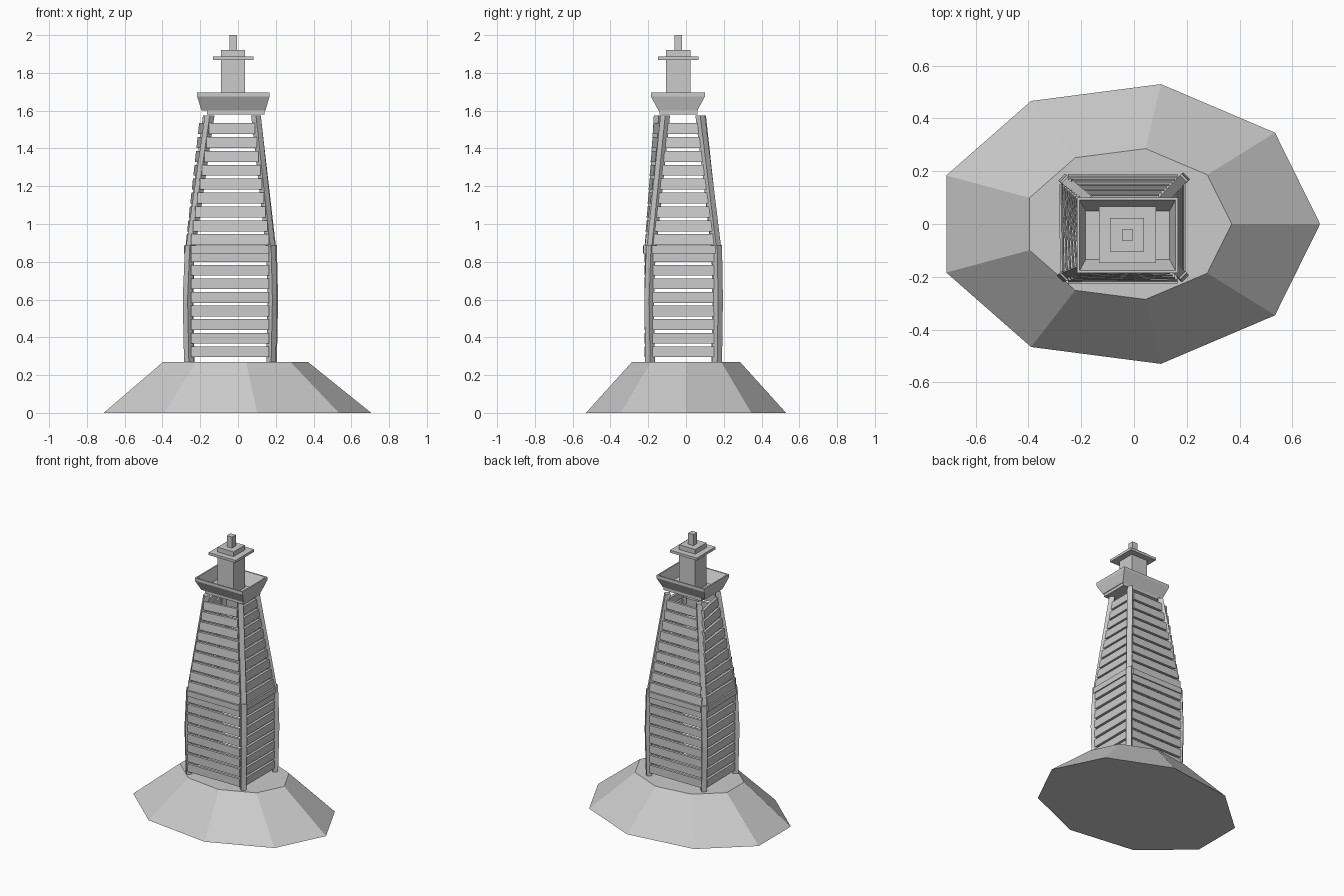
import bpy, bmesh, math
from mathutils import Vector

if "Cube" in bpy.data.objects:
    bpy.data.objects.remove(bpy.data.objects["Cube"])


def make(name, verts, faces):
    me = bpy.data.meshes.new(name)
    me.from_pydata([tuple(v) for v in verts], [], faces)
    bm = bmesh.new()
    bm.from_mesh(me)
    bmesh.ops.recalc_face_normals(bm, faces=bm.faces)
    bm.to_mesh(me)
    bm.free()
    ob = bpy.data.objects.new(name, me)
    bpy.context.collection.objects.link(ob)
    return ob


def loft(name, rings):
    """Join rings of equal vertex count, capped at both ends."""
    n = len(rings[0])
    faces = [tuple(range(n)), tuple((len(rings) - 1) * n + i for i in range(n))]
    for r in range(len(rings) - 1):
        for i in range(n):
            j = (i + 1) % n
            faces.append((r * n + i, r * n + j, r * n + n + j, r * n + n + i))
    return make(name, [v for r in rings for v in r], faces)


def rect(x0, x1, y0, y1, z):
    return [(x0, y0, z), (x1, y0, z), (x1, y1, z), (x0, y1, z)]


def box(name, x0, x1, y0, y1, z0, z1):
    return loft(name, [rect(x0, x1, y0, y1, z0), rect(x0, x1, y0, y1, z1)])


def post(name, path, w=0.036):
    """Square post turned 45 degrees, following the path points."""
    r = w / math.sqrt(2)
    loft(name, [[(x + r * dx, y + r * dy, z) for dx, dy in ((1, 0), (0, 1), (-1, 0), (0, -1))]
                for x, y, z in path])


def plank(name, a, b, z0, z1, t=0.018, lean=0.0):
    """Board between two plan points; lean shifts its top inward."""
    a, b = Vector(a), Vector(b)
    d = (b - a).normalized()
    n = Vector((d.y, -d.x)) * t / 2
    mid = (a + b) / 2 - Vector((-0.04, -0.02))
    inward = n.normalized() * lean * (-1 if n.dot(mid) > 0 else 1)
    rings = []
    for z, s in ((z0, Vector((0, 0))), (z1, inward)):
        rings.append([(p.x, p.y, z) for p in (a + n + s, b + n + s, b - n + s, a - n + s)])
    loft(name, rings)


# Rocky mound, nine sided
def mound_ring(rx, ry, z):
    return [(-0.025 + rx * math.cos(i * math.tau / 9), ry * math.sin(i * math.tau / 9), z) for i in range(9)]


loft("mound", [mound_ring(0.73, 0.538, 0), mound_ring(0.395, 0.29, 0.27)])

# Corner posts: foot, waist and top positions in plan
corners = {
    "front_left": ((-0.26, -0.19), (-0.255, -0.19), (-0.15, -0.145)),
    "front_right": ((0.175, -0.19), (0.175, -0.185), (0.095, -0.11)),
    "back_right": ((0.18, 0.165), (0.18, 0.165), (0.095, 0.075)),
    "back_left": ((-0.255, 0.16), (-0.255, 0.16), (-0.16, 0.08)),
}
for name, (f, w, t) in corners.items():
    bx = 0.007 if f[0] > 0 else -0.007
    by = 0.005 if f[1] > 0 else -0.005
    post("lower_post_" + name, [(*f, 0.25), (f[0] + bx, f[1] + by, 0.6), (*w, 0.89)])
    post("upper_post_" + name, [(*w, 0.84), (*t, 1.575)])

# Board walls: ends at the base and ends at the top of each side
walls = {
    "front": (((-0.25, -0.21), (0.165, -0.208)), ((-0.155, -0.168), (0.09, -0.135))),
    "right": (((0.18, -0.18), (0.18, 0.155)), ((0.103, -0.11), (0.103, 0.075))),
    "back": (((0.165, 0.172), (-0.25, 0.172)), ((0.085, 0.095), (-0.155, 0.095))),
    "left": (((-0.268, 0.15), (-0.262, -0.18)), ((-0.203, 0.09), (-0.16, -0.135))),
}
for side, (base, top) in walls.items():
    for i in range(8):
        z = 0.295 + 0.072 * i
        plank(f"lower_board_{side}_{i}", *base, z, z + 0.057)
    for i in range(9):
        z = 0.888 + 0.0735 * i
        f = i / 8
        ends = [Vector(p).lerp(Vector(q), f) for p, q in zip(base, top)]
        plank(f"upper_board_{side}_{i}", *ends, z, z + 0.058, lean=0.006)
    # Waist beam between the storeys
    plank("waist_beam_" + side, *base, 0.845, 0.885, t=0.034)

# Gallery: support slab and flared open tray
box("gallery_support", -0.165, 0.14, -0.14, 0.06, 1.58, 1.602)
loft("gallery_tray", [rect(-0.193, 0.145, -0.145, 0.06, 1.60),
                      rect(-0.216, 0.167, -0.186, 0.10, 1.675),
                      rect(-0.216, 0.167, -0.186, 0.10, 1.695),
                      rect(-0.206, 0.157, -0.176, 0.09, 1.695),
                      rect(-0.183, 0.135, -0.135, 0.05, 1.612)])

# Lantern room, roof plate and finial
box("lantern_room", -0.09, 0.038, -0.105, 0.023, 1.605, 1.92)
box("lantern_roof", -0.133, 0.083, -0.147, 0.066, 1.868, 1.886)
box("finial", -0.046, -0.004, -0.062, -0.02, 1.92, 2.0)
